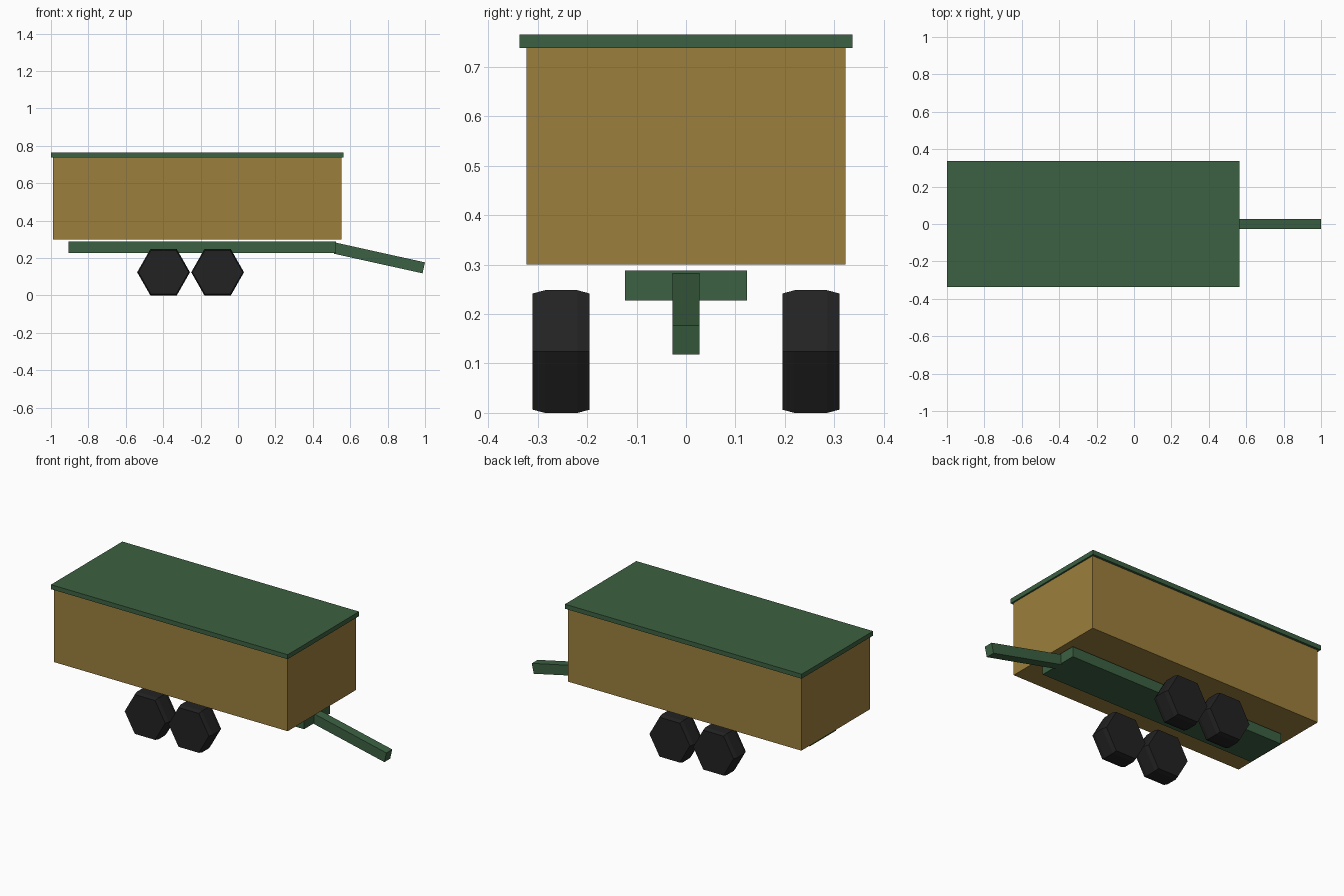
import bpy
import bmesh
from math import radians, pi
from mathutils import Matrix

cube = bpy.data.objects.get("Cube")
if cube:
    bpy.data.objects.remove(cube, do_unlink=True)


def material(name, colour):
    mat = bpy.data.materials.new(name)
    mat.use_nodes = True
    mat.diffuse_color = (*colour, 1)
    bsdf = next(n for n in mat.node_tree.nodes if n.type == "BSDF_PRINCIPLED")
    bsdf.inputs["Base Color"].default_value = (*colour, 1)
    return mat


green = material("dark_green", (0.045, 0.120, 0.054))
tan = material("tan_brown", (0.333, 0.212, 0.046))
black = material("tyre_black", (0.016, 0.016, 0.016))


def finish(bm, name, mat):
    bmesh.ops.recalc_face_normals(bm, faces=bm.faces)
    mesh = bpy.data.meshes.new(name)
    bm.to_mesh(mesh)
    bm.free()
    mesh.materials.append(mat)
    obj = bpy.data.objects.new(name, mesh)
    bpy.context.collection.objects.link(obj)
    return obj


def box(name, mat, centre, size, pitch=0):
    bm = bmesh.new()
    bmesh.ops.create_cube(bm, size=1, matrix=Matrix.Diagonal((*size, 1)))
    obj = finish(bm, name, mat)
    obj.location = centre
    obj.rotation_euler.y = radians(pitch)
    return obj


def wheel(name, x, y):
    # Six-sided tyre with chamfered shoulders, lofted along the axle
    bm = bmesh.new()
    rings = []
    for offset, radius in ((-0.0575, 0.135), (-0.033, 0.1425),
                           (0.033, 0.1425), (0.0575, 0.135)):
        turn = Matrix.Translation((0, offset, 0)) @ Matrix.Rotation(pi / 2, 4, "X")
        spin = Matrix.Rotation(pi / 2, 4, "Z")
        ring = bmesh.ops.create_circle(bm, segments=6, radius=radius,
                                       matrix=turn @ spin)["verts"]
        # The hexagon rests on a flat side
        if max(v.co.z for v in ring) > radius * 0.95:
            bmesh.ops.rotate(bm, verts=ring, matrix=Matrix.Rotation(pi / 6, 3, "Y"))
        rings.append(ring)
    for a, b in zip(rings, rings[1:]):
        for i in range(6):
            j = (i + 1) % 6
            bm.faces.new((a[i], a[j], b[j], b[i]))
    bm.faces.new(rings[0])
    bm.faces.new(rings[-1])
    obj = finish(bm, name, black)
    obj.location = (x, y, 0.124)
    obj.scale = (0.99, 1, 1.005)


# Cargo box and its overhanging lid
box("cargo_body", tan, (-0.217, 0, 0.519), (1.543, 0.646, 0.438))
box("lid", green, (-0.218, 0, 0.7515), (1.564, 0.674, 0.027))

# Chassis and sloping tow bar
box("chassis", green, (-0.191, 0, 0.2575), (1.428, 0.246, 0.061))
box("tow_bar", green, (0.756, 0, 0.2), (0.486, 0.055, 0.06), pitch=12.5)

# Tandem wheels on both sides
for side, y in (("left", 0.2525), ("right", -0.2525)):
    for place, x in (("front", -0.109), ("rear", -0.398)):
        wheel(f"{place}_{side}_wheel", x, y)
